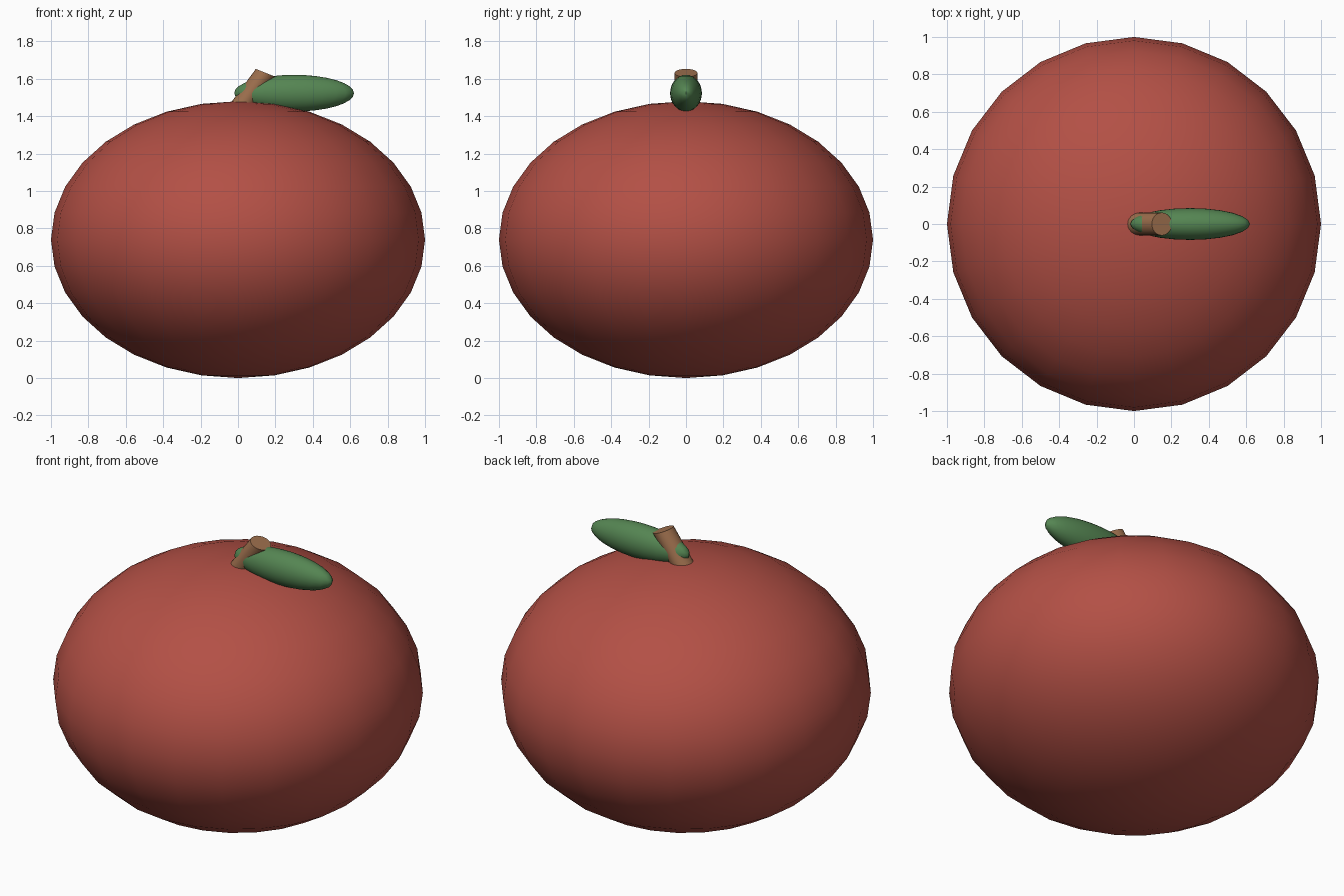
import bpy, bmesh, math
from mathutils import Matrix, Vector

if "Cube" in bpy.data.objects:
    bpy.data.objects.remove(bpy.data.objects["Cube"])

SQUASH = 0.74  # the whole fruit is flattened vertically


def material(name, rgb):
    mat = bpy.data.materials.new(name)
    mat.diffuse_color = (*rgb, 1)
    mat.use_nodes = True
    mat.node_tree.nodes["Principled BSDF"].inputs["Base Color"].default_value = mat.diffuse_color
    return mat


def add_object(name, bm, mat):
    mesh = bpy.data.meshes.new(name)
    bm.to_mesh(mesh)
    bm.free()
    mesh.materials.append(mat)
    obj = bpy.data.objects.new(name, mesh)
    bpy.context.collection.objects.link(obj)
    bpy.ops.object.select_all(action='DESELECT')
    obj.select_set(True)
    bpy.context.view_layer.objects.active = obj
    bpy.ops.object.shade_smooth_by_angle(angle=math.radians(40))
    return obj


def ellipsoid(name, centre, radii, mat, segments=24, rings=16):
    bm = bmesh.new()
    bmesh.ops.create_uvsphere(bm, u_segments=segments, v_segments=rings, radius=1,
                              matrix=Matrix.Translation(centre) @ Matrix.Diagonal((*radii, 1)))
    return add_object(name, bm, mat)


red = material("fruit red", (0.45, 0.08, 0.06))
green = material("leaf green", (0.09, 0.235, 0.085))
brown = material("stem brown", (0.34, 0.16, 0.075))

# Fruit body and leaf
ellipsoid("fruit_body", (0, 0, 0.74), (1, 1, SQUASH), red)
ellipsoid("leaf", (0.30, 0, 1.523), (0.32, 0.085, 0.098), green)

# Leaning stem, flattened together with the fruit
length, radius, lean = 0.31, 0.061, 0.5
top = Vector((0.149, 0, 1.631))
bm = bmesh.new()
bmesh.ops.create_cone(bm, cap_ends=True, segments=24, radius1=radius, radius2=radius, depth=length,
                      matrix=Matrix.Translation(top)
                      @ Matrix.Diagonal((1, 1, SQUASH, 1))
                      @ Matrix.Rotation(lean, 4, 'Y')
                      @ Matrix.Translation((0, 0, -length / 2)))
add_object("stem", bm, brown)
